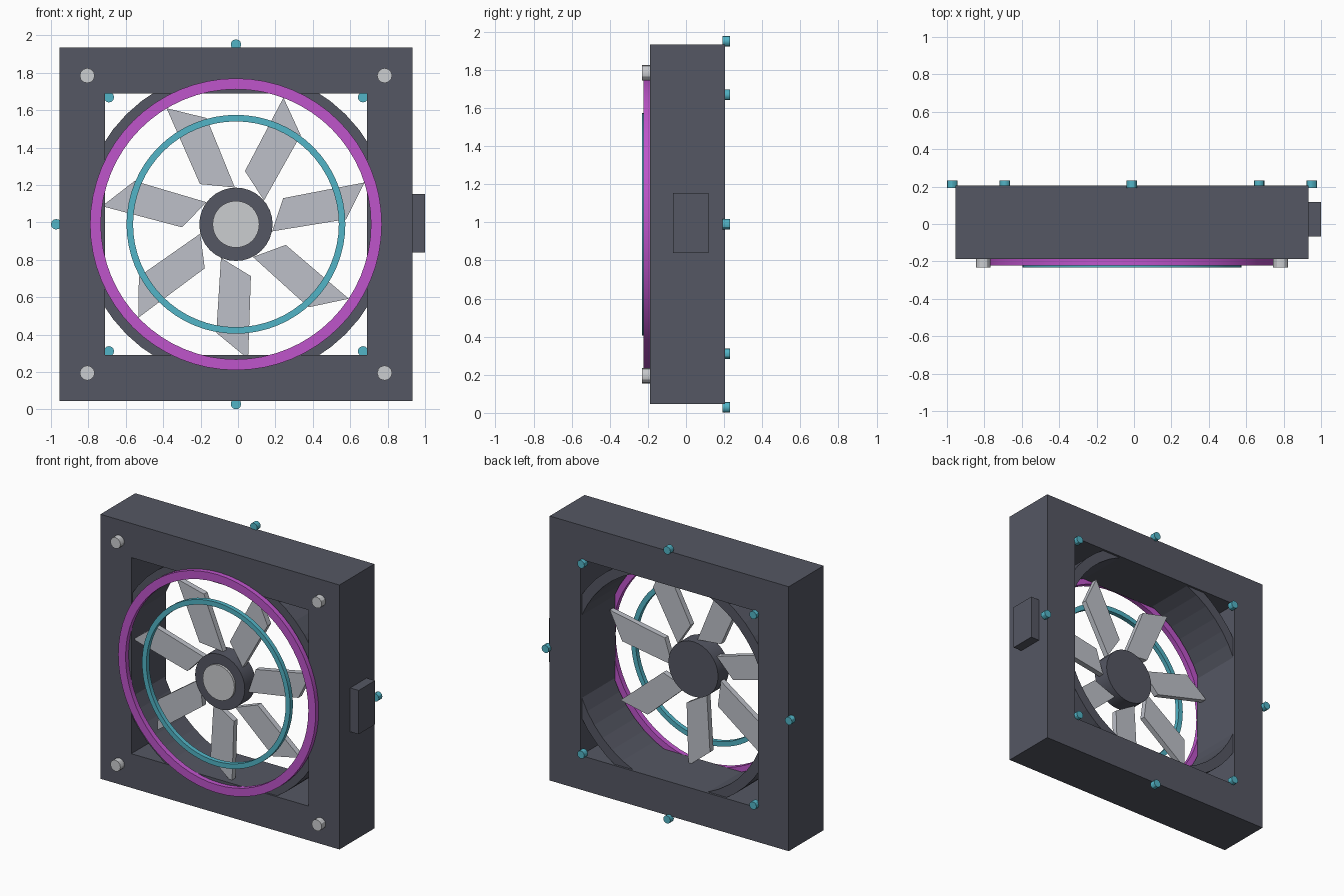
import bpy, bmesh, math
from mathutils import Matrix, Vector

default = bpy.data.objects.get("Cube")
if default:
    bpy.data.objects.remove(default)

CENTRE = Vector((-0.011, 0, 0.99))      # fan axis, runs along y


def material(name, rgb):
    m = bpy.data.materials.new(name)
    m.use_nodes = True
    colour = (*rgb, 1)
    m.diffuse_color = colour
    m.node_tree.nodes["Principled BSDF"].inputs["Base Color"].default_value = colour
    return m


CHARCOAL = material("charcoal", (0.09, 0.095, 0.125))
SILVER = material("silver", (0.60, 0.61, 0.63))
BLADE_GREY = material("blade grey", (0.51, 0.53, 0.58))
PURPLE = material("purple", (0.52, 0.09, 0.60))
TEAL = material("teal", (0.085, 0.46, 0.57))


def finish(name, bm, mat, smooth=False):
    bmesh.ops.recalc_face_normals(bm, faces=bm.faces)
    mesh = bpy.data.meshes.new(name)
    bm.to_mesh(mesh)
    bm.free()
    mesh.materials.append(mat)
    ob = bpy.data.objects.new(name, mesh)
    ob.location = CENTRE
    bpy.context.collection.objects.link(ob)
    if smooth:
        bpy.ops.object.select_all(action="DESELECT")
        ob.select_set(True)
        bpy.context.view_layer.objects.active = ob
        bpy.ops.object.shade_smooth_by_angle(angle=math.radians(30))
    return ob


def polar(radius, angle, y=0.0):
    return Vector((radius * math.cos(angle), y, radius * math.sin(angle)))


def ring(name, outer, inner, y0, y1, sides, mat, start=0.0, smooth=False):
    """Hollow prism around the fan axis."""
    bm = bmesh.new()
    section = ((outer, y0), (outer, y1), (inner, y1), (inner, y0))
    loops = [[bm.verts.new(polar(r, start + math.tau * i / sides, y)) for r, y in section]
             for i in range(sides)]
    for i in range(sides):
        a, b = loops[i], loops[(i + 1) % sides]
        for j in range(4):
            k = (j + 1) % 4
            bm.faces.new((a[j], a[k], b[k], b[j]))
    return finish(name, bm, mat, smooth)


def prism(name, points, y0, y1, mat, smooth=False):
    """Outline in the x-z plane, extruded from y0 to y1."""
    bm = bmesh.new()
    face = bm.faces.new([bm.verts.new((x, y0, z)) for x, z in points])
    out = bmesh.ops.extrude_face_region(bm, geom=[face])
    verts = [v for v in out["geom"] if isinstance(v, bmesh.types.BMVert)]
    bmesh.ops.translate(bm, verts=verts, vec=(0, y1 - y0, 0))
    return finish(name, bm, mat, smooth)


def disc(name, x, z, radius, y0, y1, sides, mat):
    points = [(x + radius * math.cos(math.tau * i / sides),
               z + radius * math.sin(math.tau * i / sides)) for i in range(sides)]
    return prism(name, points, y0, y1, mat, smooth=True)


# Square housing: a four sided ring turned by 45 degrees
ROOT2 = math.sqrt(2)
ring("housing_frame", 0.944 * ROOT2, 0.70 * ROOT2, -0.188, 0.205, 4, CHARCOAL, math.pi / 4)

# Round duct inside the housing
ring("duct", 0.83, 0.76, -0.175, 0.19, 48, CHARCOAL)

# Coloured rings on the front
ring("outer_light_ring", 0.78, 0.722, -0.222, -0.185, 64, PURPLE, smooth=True)
ring("inner_light_ring", 0.585, 0.55, -0.232, -0.2, 64, TEAL, smooth=True)

# Hub and its cap
disc("hub", 0, 0, 0.196, -0.188, -0.066, 32, CHARCOAL)
disc("hub_cap", 0, 0, 0.125, -0.204, -0.18, 32, SILVER)

# Seven swept blades, outlined along +x and turned around the axis
blade_outline = ((0.18, -0.08), (0.58, -0.105), (0.72, 0.065), (0.277, 0.08))
for i in range(7):
    blade = prism(f"blade_{i + 1}", blade_outline, -0.145, -0.105, BLADE_GREY)
    angle = math.tau * i / 7 - math.pi / 2
    blade.data.transform(Matrix.Rotation(-angle, 4, "Y"))

# Corner screws
for sx, side in ((-1, "right"), (1, "left")):
    for sz, level in ((-1, "lower"), (1, "upper")):
        disc(f"{level}_{side}_screw", 0.795 * sx, 0.795 * sz, 0.04,
             -0.232, -0.187, 12, SILVER)

# Eight small studs around the back
for i in range(8):
    p = polar(0.961, math.tau * i / 8)
    disc(f"rear_stud_{i + 1}", p.x, p.z, 0.028, 0.192, 0.232, 12, TEAL)

# Connector block on the left side
prism("connector_block", ((0.93, -0.15), (1.011, -0.15), (1.011, 0.163), (0.93, 0.163)),
      -0.067, 0.118, CHARCOAL)
